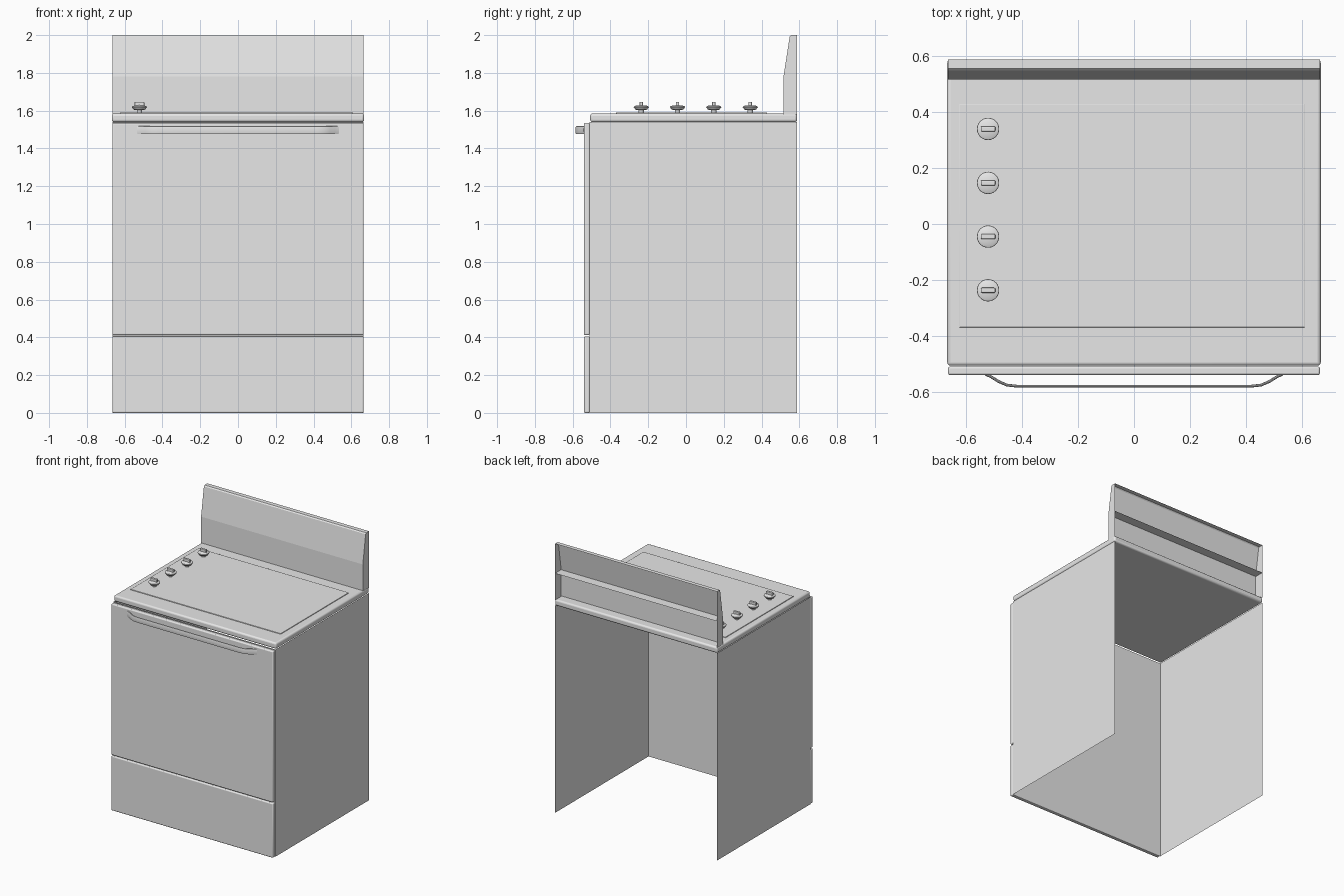
import bpy, bmesh, math

if "Cube" in bpy.data.objects:
    bpy.data.objects.remove(bpy.data.objects["Cube"])

enamel = bpy.data.materials.new("grey_enamel")
enamel.diffuse_color = (0.8, 0.8, 0.8, 1)
enamel.use_nodes = True
enamel.node_tree.nodes["Principled BSDF"].inputs["Base Color"].default_value = enamel.diffuse_color


def make(name, bm, bevel=0, smooth=True):
    """Turn a bmesh into a named object, with optional rounded edges."""
    me = bpy.data.meshes.new(name)
    bm.to_mesh(me)
    bm.free()
    ob = bpy.data.objects.new(name, me)
    bpy.context.collection.objects.link(ob)
    me.materials.append(enamel)
    if bevel:
        m = ob.modifiers.new("rounding", 'BEVEL')
        m.width, m.segments = bevel, 3
        m.limit_method, m.angle_limit = 'ANGLE', math.radians(40)
    if smooth:
        bpy.ops.object.select_all(action='DESELECT')
        ob.select_set(True)
        bpy.context.view_layer.objects.active = ob
        bpy.ops.object.shade_smooth_by_angle(angle=math.radians(35))
    return ob


def add_box(bm, lo, hi):
    verts = bmesh.ops.create_cube(bm, size=1)["verts"]
    for v in verts:
        v.co = [(a + b) / 2 + c * (b - a) for a, b, c in zip(lo, hi, v.co)]


def box(name, lo, hi, bevel=0):
    bm = bmesh.new()
    add_box(bm, lo, hi)
    return make(name, bm, bevel)


def face(bm, pts):
    return bm.faces.new([bm.verts.new(p) for p in pts])


W, FRONT, BACK = 0.665, -0.51, 0.588

# Cabinet: thin side and front sheets, open at the back and underneath
bm = bmesh.new()
plan = [(W, BACK), (W, FRONT), (-W, FRONT), (-W, BACK)]
for (x0, y0), (x1, y1) in zip(plan, plan[1:]):
    face(bm, [(x0, y0, 0), (x1, y1, 0), (x1, y1, 1.54), (x0, y0, 1.54)])
bmesh.ops.remove_doubles(bm, verts=bm.verts, dist=0.0001)
bmesh.ops.recalc_face_normals(bm, faces=bm.faces)
make("cabinet", bm, smooth=False)

# Drawer front and oven door
box("drawer_front", (-W, -0.54, 0), (W, FRONT, 0.405), 0.007)
box("oven_door", (-W, -0.54, 0.412), (W, FRONT, 1.535), 0.007)

# Cooktop slab with a thin raised plate
box("cooktop", (-0.668, -0.507, 1.54), (0.668, 0.588, 1.585), 0.012)
box("cooktop_plate", (-0.625, -0.37, 1.583), (0.61, 0.43, 1.59), 0.002)

# Backguard: open-backed shell with a lower upright and a leaning upper panel
bm = bmesh.new()
prof = [(0.516, 1.58), (0.516, 1.78), (0.549, 1.992), (0.556, 2.0), (BACK, 2.0)]
for (y0, z0), (y1, z1) in zip(prof, prof[1:]):
    face(bm, [(-W, y0, z0), (W, y0, z0), (W, y1, z1), (-W, y1, z1)])
for x in (-W, W):
    face(bm, [(x, y, z) for y, z in prof] + [(x, BACK, 1.58)])
bmesh.ops.remove_doubles(bm, verts=bm.verts, dist=0.0001)
bmesh.ops.recalc_face_normals(bm, faces=bm.faces)
make("backguard", bm, smooth=False)

# Folded shelf across the back of the backguard
bm = bmesh.new()
face(bm, [(-W, 0.517, 1.78), (W, 0.517, 1.78), (W, BACK, 1.78), (-W, BACK, 1.78)])
make("backguard_shelf", bm, smooth=False)

# Door handle: flat bar swept along a bowed path
half = [(0.42, -0.58), (0.455, -0.576), (0.485, -0.563), (0.51, -0.547), (0.532, -0.537)]
path = [(-x, y) for x, y in reversed(half)] + half
bm = bmesh.new()
rings = []
for i, (x, y) in enumerate(path):
    a, b = path[max(i - 1, 0)], path[min(i + 1, len(path) - 1)]
    tx, ty = b[0] - a[0], b[1] - a[1]
    n = math.hypot(tx, ty)
    ring = []
    for k in range(12):
        t = 2 * math.pi * k / 12
        c, s = math.cos(t), math.sin(t)
        u = 0.005 * math.copysign(abs(c) ** 0.6, c)
        w = 0.021 * math.copysign(abs(s) ** 0.6, s)
        ring.append(bm.verts.new((x - ty / n * u, y + tx / n * u, 1.497 + w)))
    rings.append(ring)
for r, q in zip(rings, rings[1:]):
    for k in range(12):
        j = (k + 1) % 12
        bm.faces.new((r[k], r[j], q[j], q[k]))
bm.faces.new(rings[0])
bm.faces.new(rings[-1])
bmesh.ops.recalc_face_normals(bm, faces=bm.faces)
make("door_handle", bm)

# Burner knobs: turned skirt with a grip bar on top
SKIRT = [(0.014, 1.588), (0.014, 1.604), (0.03, 1.605), (0.04, 1.618),
         (0.039, 1.622), (0.03, 1.626), (0.0, 1.63)]
for i, y in enumerate((0.34, 0.147, -0.045, -0.237)):
    bm = bmesh.new()
    pts = [bm.verts.new((r, 0, z)) for r, z in SKIRT]
    edges = [bm.edges.new(p) for p in zip(pts, pts[1:])]
    bmesh.ops.spin(bm, geom=pts + edges, cent=(0, 0, 0), axis=(0, 0, 1),
                   angle=2 * math.pi, steps=24)
    bmesh.ops.remove_doubles(bm, verts=bm.verts, dist=0.0001)
    bmesh.ops.recalc_face_normals(bm, faces=bm.faces)
    knob = make(f"knob_{i + 1}", bm)
    knob.location = (-0.522, y, 0)
    grip = box(f"knob_grip_{i + 1}", (-0.026, -0.009, 1.62), (0.026, 0.009, 1.647), 0.004)
    grip.location = (-0.522, y, 0)
